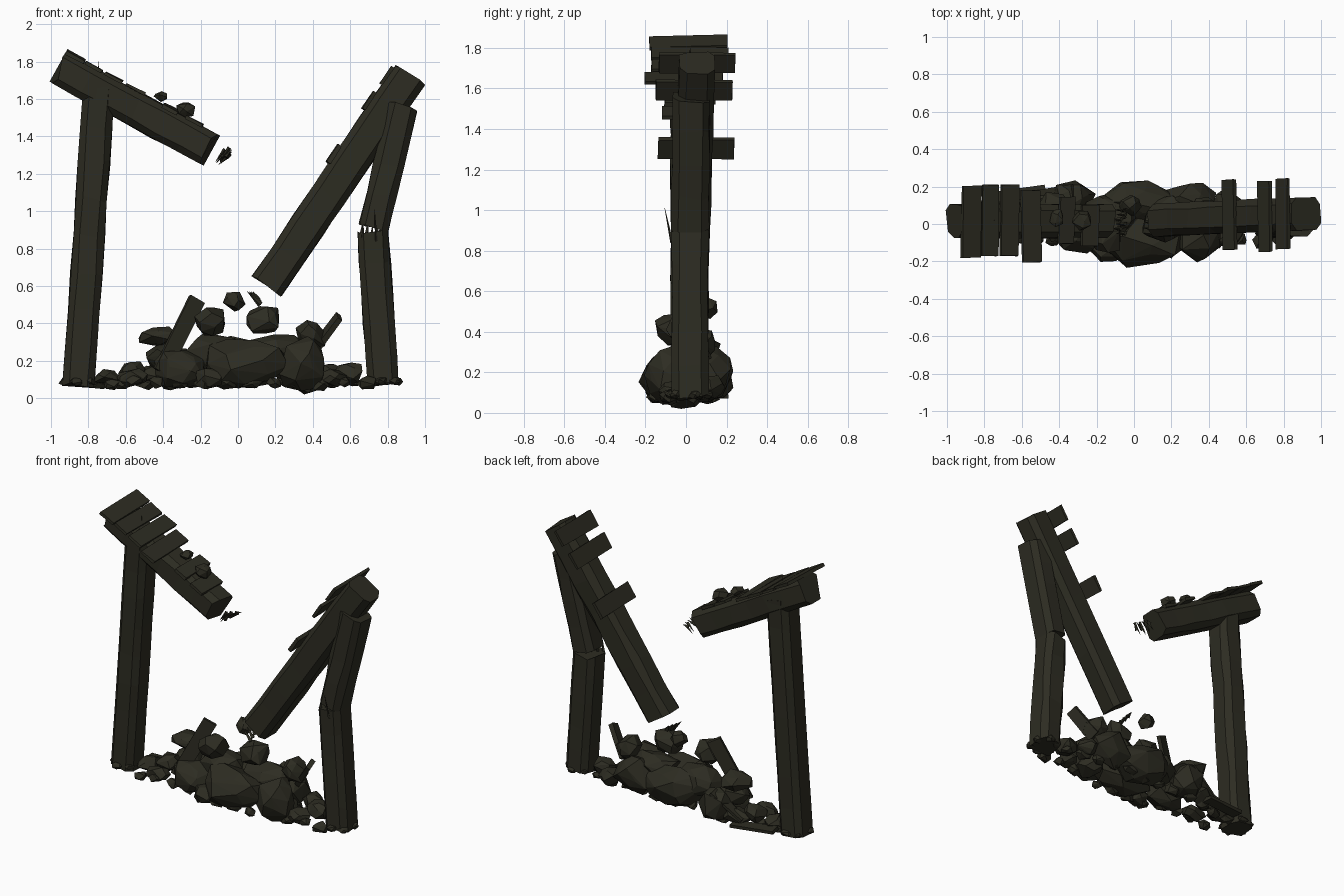
import bpy, bmesh, math, random
from mathutils import Vector, Matrix

cube = bpy.data.objects.get("Cube")
if cube:
    bpy.data.objects.remove(cube)
rng = random.Random(7)

mat = bpy.data.materials.new("dark olive brown")
mat.use_nodes = True
colour = (0.026, 0.025, 0.0158, 1)
mat.diffuse_color = colour
mat.node_tree.nodes["Principled BSDF"].inputs["Base Color"].default_value = colour


def finish(name, bm):
    bmesh.ops.recalc_face_normals(bm, faces=bm.faces)
    mesh = bpy.data.meshes.new(name)
    bm.to_mesh(mesh)
    bm.free()
    mesh.materials.append(mat)
    obj = bpy.data.objects.new(name, mesh)
    bpy.context.collection.objects.link(obj)
    return obj


def timber(name, start, end, width, depth, rings=7, chamfer=0.035, rough=0.004, ragged=0.012):
    """Chamfered, roughly hewn beam; width lies in the xz plane, depth along y."""
    start, end = Vector(start), Vector(end)
    axis = (end - start).normalized()
    side = Vector((0, 1, 0)).cross(axis).normalized()
    across = axis.cross(side)
    a, b, c = width / 2, depth / 2, chamfer
    outline = [(a, c - b), (a, b - c), (a - c, b), (c - a, b),
               (-a, b - c), (-a, c - b), (c - a, -b), (a - c, -b)]
    bm = bmesh.new()
    loops = []
    for i in range(rings):
        centre = start.lerp(end, i / (rings - 1))
        slip = ragged if i in (0, rings - 1) else 0.02
        loop = []
        for u, v in outline:
            k = rng.uniform(-rough, rough)
            loop.append(bm.verts.new(centre + side * (u + k) + across * (v - k)
                                     + axis * rng.uniform(-slip, slip)))
        loops.append(loop)
    for lo, hi in zip(loops, loops[1:]):
        for j in range(8):
            k = (j + 1) % 8
            bm.faces.new((lo[j], lo[k], hi[k], hi[j]))
    bm.faces.new(loops[0])
    bm.faces.new(loops[-1])
    return finish(name, bm)


def plank(name, centre, size, tilt=0, yaw=0, roll=0):
    """Thin board with slightly skewed corners; angles in degrees."""
    bm = bmesh.new()
    bmesh.ops.create_cube(bm, size=1)
    turn = (Matrix.Rotation(math.radians(yaw), 4, 'Z') @ Matrix.Rotation(math.radians(tilt), 4, 'Y')
            @ Matrix.Rotation(math.radians(roll), 4, 'X'))
    for v in bm.verts:
        p = Vector([c * s + rng.uniform(-0.003, 0.003) for c, s in zip(v.co, size)])
        v.co = turn @ p + Vector(centre)
    return finish(name, bm)


def rock(name, centre, radii, points=20):
    """Faceted stone: hull of points scattered unevenly over an ellipsoid."""
    bm = bmesh.new()
    spin = rng.uniform(0, 6.28)
    for i in range(points):
        h = 1 - 2 * (i + 0.5) / points
        r = math.sqrt(1 - h * h)
        ang = i * 2.4 + spin + rng.uniform(-0.45, 0.45)
        k = rng.uniform(0.82, 1.14)
        d = (r * math.cos(ang) * k, r * math.sin(ang) * k, h * k)
        bm.verts.new([c + q * s for c, q, s in zip(centre, d, radii)])
    hull = bmesh.ops.convex_hull(bm, input=bm.verts)
    bmesh.ops.delete(bm, geom=hull["geom_interior"], context='VERTS')
    return finish(name, bm)


def splinter(name, base, tip, thick=0.012):
    """Sharp four-sided sliver of wood."""
    base, tip = Vector(base), Vector(tip)
    bm = bmesh.new()
    bmesh.ops.create_cone(bm, cap_ends=True, segments=4, radius1=thick, radius2=0.001,
                          depth=(tip - base).length)
    turn = (tip - base).to_track_quat('Z', 'Y').to_matrix().to_4x4()
    bmesh.ops.transform(bm, matrix=Matrix.Translation((base + tip) / 2) @ turn, verts=bm.verts)
    return finish(name, bm)


# Main timbers
timber("right_post", (-0.852, 0.015, 0.07), (-0.742, 0.015, 1.66), 0.168, 0.18, 9)
timber("right_roof_beam", (-0.95, 0.015, 1.765), (-0.155, 0.015, 1.33), 0.185, 0.18, 7, ragged=0.02)
timber("left_roof_beam", (0.92, 0.055, 1.73), (0.15, 0.02, 0.595), 0.19, 0.175, 8)
timber("left_upper_post", (0.88, 0.025, 1.56), (0.728, 0.02, 0.92), 0.162, 0.185, 5, ragged=0.018)
timber("left_lower_post", (0.776, 0.02, 0.08), (0.72, 0.02, 0.89), 0.168, 0.18, 6, ragged=0.016)

# Boards on the right roof beam: x, y centre, width, length
for i, (x, y, w, l) in enumerate([(-0.87, 0.012, 0.11, 0.385), (-0.77, 0.02, 0.10, 0.38),
                                  (-0.665, 0.02, 0.105, 0.38), (-0.55, -0.012, 0.11, 0.385),
                                  (-0.36, 0.02, 0.09, 0.25), (-0.235, -0.01, 0.10, 0.22)]):
    z = 1.842 - (x + 0.90) * 0.545
    plank(f"right_roof_board_{i + 1}", (x, y, z), (w, l, 0.018), 28, rng.uniform(-2, 2), rng.uniform(0, 3))

# Boards on the left roof beam
for i, (x, y, z) in enumerate([(0.51, 0.05, 1.305), (0.70, 0.04, 1.592), (0.795, 0.055, 1.725)]):
    plank(f"left_roof_board_{i + 1}", (x, y, z), (0.11, 0.375, 0.022), -56, 2 - i)

# Stones resting on the broken roof
rock("roof_stone_small", (-0.41, 0.03, 1.612), (0.044, 0.048, 0.028), 14)
rock("roof_stone_large", (-0.28, 0.02, 1.545), (0.054, 0.062, 0.046), 16)

# Rubble heap: centre then radii
heap = [
    ((0.04, -0.10, 0.18), (0.23, 0.14, 0.14)), ((0.03, 0.11, 0.18), (0.23, 0.13, 0.14)),
    ((0.34, -0.08, 0.18), (0.13, 0.13, 0.15)), ((0.30, 0.11, 0.20), (0.15, 0.11, 0.13)),
    ((0.39, 0.06, 0.34), (0.09, 0.10, 0.09)), ((0.14, -0.01, 0.415), (0.11, 0.09, 0.085)),
    ((-0.14, -0.06, 0.41), (0.09, 0.10, 0.085)), ((-0.02, 0.10, 0.52), (0.058, 0.055, 0.055)),
    ((-0.43, 0.06, 0.33), (0.11, 0.11, 0.06)), ((-0.31, -0.06, 0.15), (0.14, 0.11, 0.11)),
    ((-0.33, 0.13, 0.17), (0.13, 0.10, 0.12)), ((-0.14, 0.03, 0.24), (0.15, 0.13, 0.11)),
    ((0.20, 0.04, 0.26), (0.16, 0.12, 0.09)), ((-0.40, 0.05, 0.22), (0.09, 0.10, 0.08)),
    ((-0.57, 0.06, 0.14), (0.08, 0.08, 0.06)), ((-0.56, -0.07, 0.11), (0.09, 0.06, 0.05)),
    ((-0.70, 0.03, 0.11), (0.08, 0.09, 0.045)), ((0.60, 0.03, 0.14), (0.075, 0.08, 0.065)),
    ((0.51, -0.07, 0.11), (0.07, 0.07, 0.05)), ((0.50, 0.12, 0.13), (0.08, 0.07, 0.06)),
    ((-0.47, 0.12, 0.12), (0.09, 0.08, 0.06)), ((-0.14, -0.13, 0.11), (0.09, 0.07, 0.06)),
    ((0.37, 0.0, 0.09), (0.09, 0.10, 0.082)),
]
for i, (c, r) in enumerate(heap):
    rock(f"rubble_rock_{i + 1}", c, r, 26 if max(r) > 0.12 else 18)

# Pebbles strewn along the foot of the heap
for i in range(24):
    x = -0.74 + i * 0.062
    edge = 0.10 + 0.08 * max(0, 1 - abs(x) / 0.6)
    r = rng.uniform(0.036, 0.052)
    y = (-1 if i % 2 else 1) * edge * rng.uniform(0.55, 0.95)
    rock(f"pebble_{i + 1}", (x, y, rng.uniform(0.075, 0.10)), (r * 1.2, r, r * 0.8), 12)

# Stones packed around both post feet
for foot, cx in (("right", -0.85), ("left", 0.78)):
    for i in range(6):
        a = i * math.tau / 6 + 0.3
        rock(f"{foot}_foot_stone_{i + 1}", (cx + 0.075 * math.cos(a), 0.015 + 0.09 * math.sin(a), 0.09),
             (0.038, 0.036, 0.024), 12)

# Fallen boards in the rubble
plank("leaning_board", (-0.315, -0.03, 0.335), (0.09, 0.022, 0.44), 28, 24)
plank("short_leaning_board", (0.475, 0.05, 0.35), (0.03, 0.08, 0.23), 30, 20, 28)
plank("fallen_board", (-0.62, 0.15, 0.09), (0.30, 0.075, 0.022), 3, 8)
plank("buried_board", (-0.43, 0.16, 0.19), (0.26, 0.07, 0.022), -35, 10)

# Splinters at the breaks
for i in range(6):
    y = -0.05 + i * 0.025
    dx = rng.uniform(-0.02, 0.02)
    splinter(f"roof_splinter_{i + 1}", (-0.06 + dx, y, 1.34 - i * 0.009),
             (-0.11 + dx, y, 1.27 - i * 0.004))
    splinter(f"roof_splinter_tip_{i + 1}", (-0.08 + dx, y, 1.29), (-0.035, y + 0.01, 1.33 - i * 0.006))
    x = 0.66 + i * 0.026
    splinter(f"post_splinter_{i + 1}", (x, -0.05 + 0.025 * (i % 4), 0.86),
             (x + 0.01, -0.05 + 0.03 * (i % 4), rng.uniform(0.92, 0.96)), 0.014)
for i in range(4):
    splinter(f"beam_splinter_{i + 1}", (0.12 - i * 0.005, 0.03 * i - 0.03, 0.50 + 0.01 * i),
             (0.05 + i * 0.01, 0.03 * i - 0.02, 0.57), 0.016)
splinter("peeled_sliver", (0.74, -0.07, 0.84), (0.73, -0.105, 1.01), 0.008)
splinter("roof_nail", (-0.745, 0.02, 1.70), (-0.745, 0.02, 1.80), 0.006)
